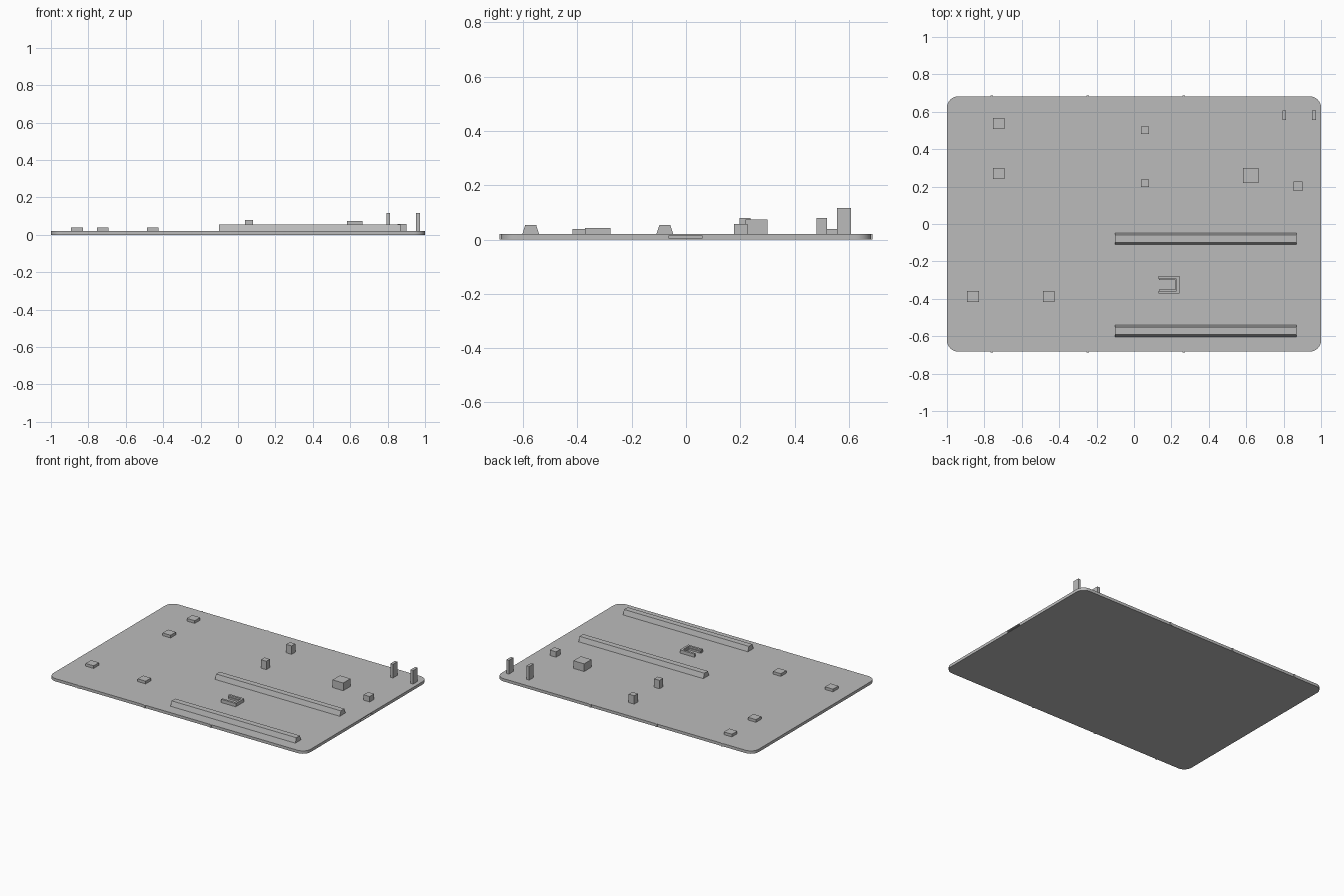
import bpy, bmesh
from math import cos, sin, pi

cube = bpy.data.objects.get("Cube")
if cube:
    bpy.data.objects.remove(cube, do_unlink=True)

grey = bpy.data.materials.new("plain_grey")
grey.use_nodes = True
grey.diffuse_color = (0.5, 0.5, 0.5, 1)
grey.node_tree.nodes["Principled BSDF"].inputs["Base Color"].default_value = (0.5, 0.5, 0.5, 1)

TOP = 0.02   # upper surface of the base plate


def prism(name, outline, offset):
    """Extrude a closed 3D outline along an offset vector."""
    bm = bmesh.new()
    face = bm.faces.new([bm.verts.new(p) for p in outline])
    ext = bmesh.ops.extrude_face_region(bm, geom=[face])
    verts = [g for g in ext["geom"] if isinstance(g, bmesh.types.BMVert)]
    bmesh.ops.translate(bm, verts=verts, vec=offset)
    bmesh.ops.recalc_face_normals(bm, faces=bm.faces)
    mesh = bpy.data.meshes.new(name)
    bm.to_mesh(mesh)
    bm.free()
    mesh.materials.append(grey)
    obj = bpy.data.objects.new(name, mesh)
    bpy.context.collection.objects.link(obj)
    return obj


def block(name, x, y, sx, sy, z1, z0=TOP):
    """Box centred on x, y, standing from z0 up to z1."""
    pts = [(x + i * sx / 2, y + j * sy / 2, z0)
           for i, j in ((-1, -1), (1, -1), (1, 1), (-1, 1))]
    return prism(name, pts, (0, 0, z1 - z0))


# Base plate with rounded corners
radius, steps = 0.06, 8
outline = []
for quarter, (i, j) in enumerate(((1, 1), (-1, 1), (-1, -1), (1, -1))):
    for k in range(steps + 1):
        a = (quarter + k / steps) * pi / 2
        outline.append((i * (1 - radius) + radius * cos(a),
                        j * (0.682 - radius) + radius * sin(a), 0))
plate = prism("base_plate", outline, (0, 0, TOP))

# Shallow slot in the left edge
cutter = block("slot_cutter", 1, -0.002, 0.03, 0.122, 0.015, 0.004)
cutter.hide_render = True
cutter.hide_viewport = True
cutter.display_type = 'WIRE'
cut = plate.modifiers.new("edge_slot", 'BOOLEAN')
cut.operation = 'DIFFERENCE'
cut.solver = 'EXACT'
cut.object = cutter

bpy.context.view_layer.objects.active = plate
plate.select_set(True)
bpy.ops.object.shade_smooth_by_angle()
plate.select_set(False)

# Small nubs along the front and back edges
for x in (-0.76, -0.248, 0.266):
    for side, y in (("front", -0.682), ("back", 0.682)):
        block(side + "_edge_nub", x, y, 0.014, 0.01, TOP, 0)

# Long tapered rails
for name, y in (("front_rail", -0.572), ("middle_rail", -0.078)):
    profile = [(-0.102, y + dy, z) for dy, z in
               ((-0.031, TOP), (0.031, TOP), (0.02, 0.054), (-0.02, 0.054))]
    prism(name, profile, (0.97, 0, 0))

# Low square pads
for x, y in ((-0.723, 0.538), (-0.723, 0.27), (-0.861, -0.388), (-0.456, -0.388)):
    block("low_pad", x, y, 0.062, 0.06, 0.039)

# Small posts, larger blocks and a pair of tall tabs
for y in (0.5, 0.218):
    block("small_post", 0.06, y, 0.043, 0.04, 0.079)
block("large_block", 0.623, 0.26, 0.083, 0.081, 0.074)
block("small_block", 0.876, 0.202, 0.048, 0.05, 0.058)
for x in (0.804, 0.962):
    block("tall_tab", x, 0.582, 0.02, 0.05, 0.116)


# Open bracket: a raised rim with a lower ledge inside it
def bracket(name, x0, x1, y, half, wall, z):
    pts = [(x0, half), (x1, half), (x1, -half), (x0, -half), (x0, wall - half),
           (x1 - wall, wall - half), (x1 - wall, half - wall), (x0, half - wall)]
    prism(name, [(px, y + py, TOP) for px, py in pts], (0, 0, z - TOP))


bracket("bracket_rim", 0.13, 0.243, -0.325, 0.047, 0.015, 0.043)
bracket("bracket_ledge", 0.135, 0.228, -0.325, 0.032, 0.007, 0.032)
